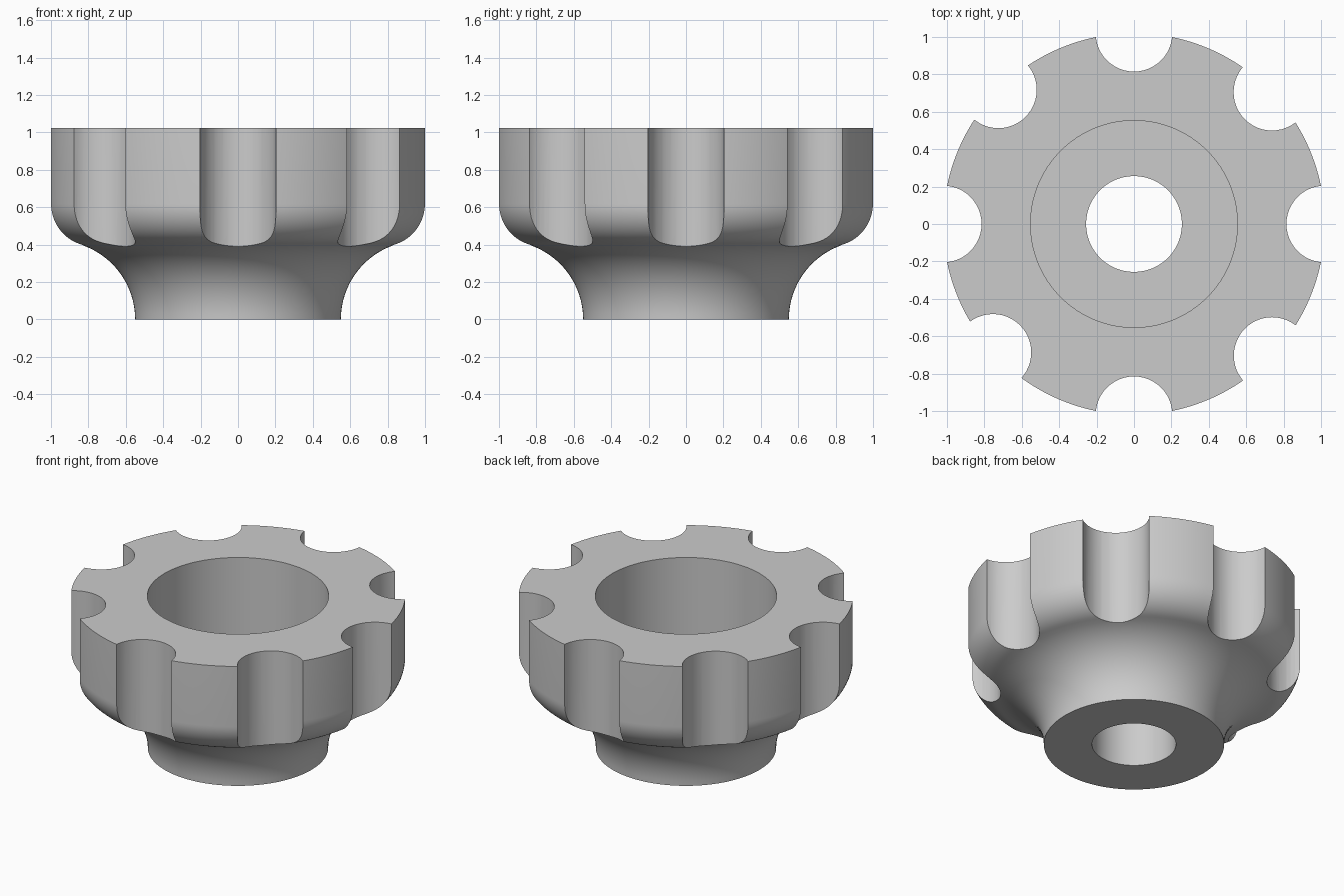
import bpy
import bmesh
from math import atan2, cos, sin, pi, radians

if "Cube" in bpy.data.objects:
    bpy.data.objects.remove(bpy.data.objects["Cube"], do_unlink=True)

HEIGHT, RIM, NECK = 1.023, 1.02, 0.55
BORE, HOLE, FLOOR = 0.553, 0.256, 0.36
SEGMENTS = 128

grey = bpy.data.materials.new("plain grey")
grey.use_nodes = True
grey.diffuse_color = (0.6, 0.6, 0.6, 1)
grey.node_tree.nodes["Principled BSDF"].inputs["Base Color"].default_value = (0.6, 0.6, 0.6, 1)


def arc(cx, cz, r, start, end, steps):
    angles = [start + (end - start) * i / steps for i in range(steps + 1)]
    return [(cx + r * cos(a), cz + r * sin(a)) for a in angles]


def make_object(name, bm):
    bmesh.ops.recalc_face_normals(bm, faces=bm.faces)
    mesh = bpy.data.meshes.new(name)
    bm.to_mesh(mesh)
    bm.free()
    mesh.materials.append(grey)
    obj = bpy.data.objects.new(name, mesh)
    bpy.context.collection.objects.link(obj)
    return obj


def lathe(name, profile):
    """Revolve a closed (radius, height) profile around z."""
    bm = bmesh.new()
    rings = []
    for i in range(SEGMENTS):
        a = 2 * pi * i / SEGMENTS
        rings.append([bm.verts.new((r * cos(a), r * sin(a), z)) for r, z in profile])
    n = len(profile)
    for i in range(SEGMENTS):
        p, q = rings[i], rings[(i + 1) % SEGMENTS]
        for j in range(n):
            k = (j + 1) % n
            bm.faces.new((p[j], q[j], q[k], p[k]))
    return make_object(name, bm)


# Outer flank: a concave neck fillet running tangent into a rounded shoulder
neck_r, shoulder_r = 0.42, 0.22
neck_x, shoulder_x = NECK + neck_r, RIM - shoulder_r
shoulder_z = ((neck_r + shoulder_r) ** 2 - (neck_x - shoulder_x) ** 2) ** 0.5
meet = atan2(shoulder_z, shoulder_x - neck_x)
flank = arc(neck_x, 0, neck_r, pi, meet, 16)
flank += arc(shoulder_x, shoulder_z, shoulder_r, meet - pi, 0, 16)[1:]

# Knob body with a wide counterbore above a narrower through hole
knob = lathe("grip_knob", flank + [
    (RIM, HEIGHT), (BORE, HEIGHT), (BORE, FLOOR), (HOLE, FLOOR), (HOLE, 0)])

# Finger flutes around the rim
bm = bmesh.new()
for angle in (0, 43.7, 90, 135.3, 180, 222.3, 270, 316.4):
    a = radians(angle)
    made = bmesh.ops.create_cone(bm, cap_ends=True, segments=48,
                                 radius1=0.205, radius2=0.205, depth=2)
    bmesh.ops.translate(bm, verts=made["verts"],
                        vec=(RIM * cos(a), RIM * sin(a), 1.1))
cutter = make_object("flute_cutter", bm)
cutter.hide_render = True

cut = knob.modifiers.new("flutes", 'BOOLEAN')
cut.operation = 'DIFFERENCE'
cut.solver = 'EXACT'
cut.object = cutter

bpy.ops.object.select_all(action='DESELECT')
knob.select_set(True)
bpy.context.view_layer.objects.active = knob
bpy.ops.object.modifier_apply(modifier=cut.name)
bpy.data.objects.remove(cutter, do_unlink=True)
bpy.ops.object.shade_smooth_by_angle(angle=radians(30))
